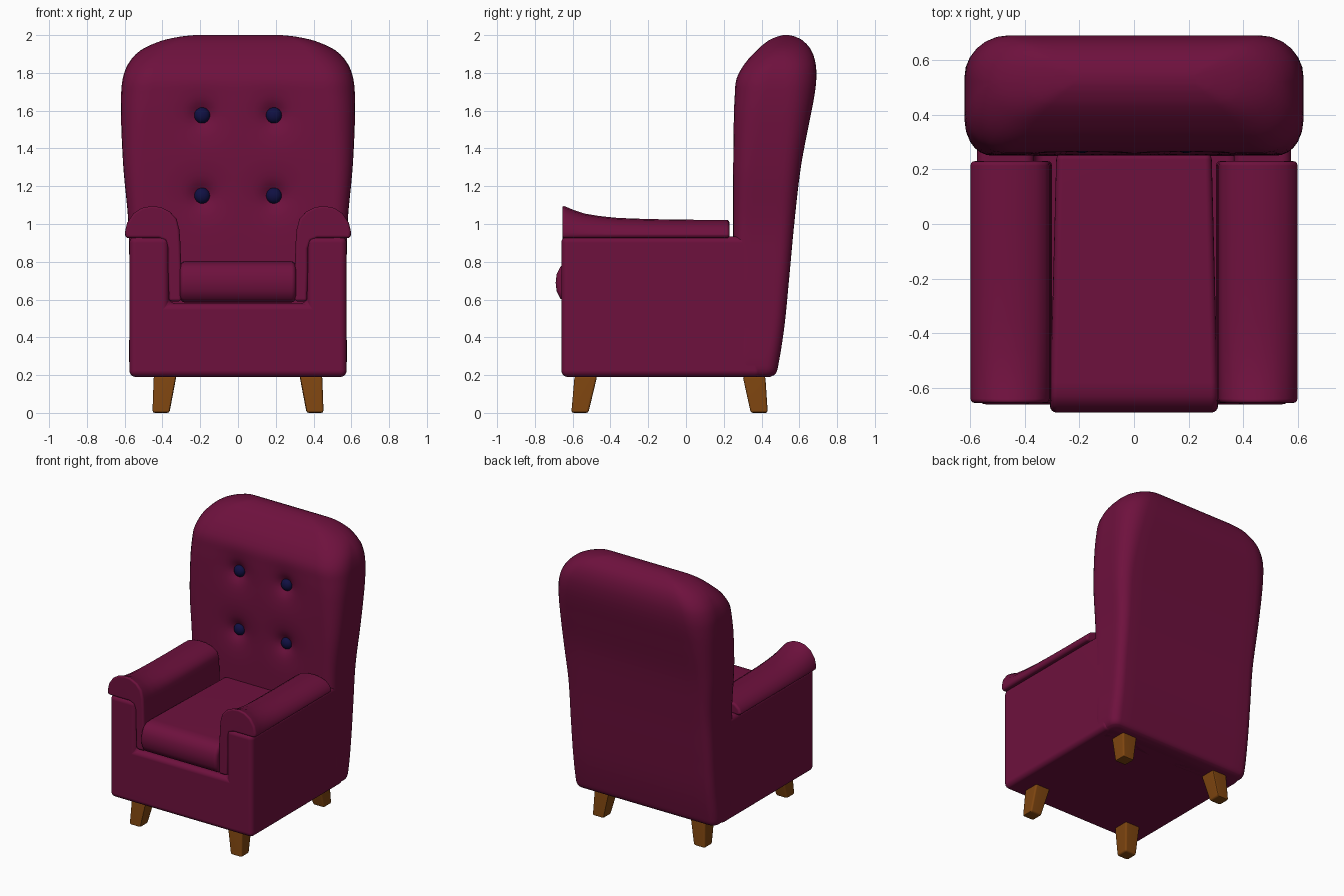
import bpy, bmesh, math
from mathutils import Vector

if "Cube" in bpy.data.objects:
    bpy.data.objects.remove(bpy.data.objects["Cube"])


def material(name, rgb):
    m = bpy.data.materials.new(name)
    m.diffuse_color = (*rgb, 1)
    m.use_nodes = True
    m.node_tree.nodes["Principled BSDF"].inputs["Base Color"].default_value = m.diffuse_color
    return m


PLUM = material("plum fabric", (0.155, 0.0055, 0.047))
WOOD = material("brown wood", (0.21, 0.060, 0.005))
NAVY = material("navy button", (0.005, 0.005, 0.055))


def finish(name, bm, mat, bevel=0, segments=4, mirror=False, angle=40):
    """Turn a bmesh into a named object, bevelled and smooth shaded."""
    bmesh.ops.recalc_face_normals(bm, faces=bm.faces)
    me = bpy.data.meshes.new(name)
    bm.to_mesh(me)
    bm.free()
    me.materials.append(mat)
    ob = bpy.data.objects.new(name, me)
    bpy.context.collection.objects.link(ob)
    bpy.ops.object.select_all(action='DESELECT')
    ob.select_set(True)
    bpy.context.view_layer.objects.active = ob
    if bevel:
        b = ob.modifiers.new("bevel", 'BEVEL')
        b.width, b.segments = bevel, segments
        b.limit_method, b.angle_limit = 'ANGLE', math.radians(angle)
        bpy.ops.object.modifier_apply(modifier="bevel")
    bpy.ops.object.shade_smooth_by_angle(angle=math.radians(45))
    if bevel:
        w = ob.modifiers.new("weighted", 'WEIGHTED_NORMAL')
        w.keep_sharp = True
    if mirror:
        ob.modifiers.new("mirror", 'MIRROR')
    return ob


def loft(rings):
    """Skin a list of equal closed rings and cap both ends."""
    bm = bmesh.new()
    vs = [[bm.verts.new(p) for p in r] for r in rings]
    n = len(vs[0])
    for a, b in zip(vs, vs[1:]):
        for i in range(n):
            j = (i + 1) % n
            bm.faces.new((a[i], a[j], b[j], b[i]))
    bm.faces.new(vs[0])
    bm.faces.new(vs[-1])
    return bm


# Body: U-shaped profile (two arms and seat base) extruded front to back
half = [(0.575, 0.19), (0.575, 0.935), (0.365, 0.935), (0.365, 0.58)]
profile = half + [(-x, z) for x, z in reversed(half)]
finish("base_and_arms",
       loft([[(x, y, z) for x, z in profile] for y in (-0.66, 0.40)]),
       PLUM, 0.035, 5)

# Arm pads: hooked profile that flares up towards the front
hook = [(0.595, 0.925), (0.598, 0.96), (0.587, 1.01), (0.555, 1.06), (0.51, 1.09),
        (0.46, 1.10), (0.41, 1.095), (0.36, 1.07), (0.325, 1.03), (0.31, 0.97),
        (0.305, 0.90), (0.30, 0.75), (0.30, 0.59), (0.365, 0.59), (0.37, 0.75),
        (0.37, 0.87), (0.385, 0.91), (0.42, 0.925)]
flare = [(-0.655, 1.0), (-0.60, 0.86), (-0.54, 0.74), (-0.46, 0.66),
         (-0.36, 0.60), (-0.2, 0.565), (0.0, 0.545), (0.23, 0.54)]
rings = [[(x, y, z if z < 0.93 else 0.93 + (z - 0.93) * k) for x, z in hook]
         for y, k in flare]
finish("arm_pad", loft(rings), PLUM, 0.016, 3, mirror=True)

# Seat cushion: side profile with a bulging front, tapering to the back
side = [(-0.63, 0.585), (-0.665, 0.605), (-0.685, 0.645), (-0.69, 0.69), (-0.685, 0.735),
        (-0.665, 0.775), (-0.63, 0.797), (-0.58, 0.803), (0.26, 0.80), (0.26, 0.585)]
rings = [[(s * (0.308 - 0.024 * (y + 0.69) / 0.95), y, z) for y, z in side] for s in (-1, 1)]
finish("seat_cushion", loft(rings), PLUM, 0.025, 4)

# Backrest: rounded sections lofted upwards; rows are z, half width, front, back, corner
keys = [(0.19, 0.535, 0.30, 0.445, 0.04), (0.205, 0.562, 0.28, 0.473, 0.05),
        (0.25, 0.575, 0.26, 0.488, 0.06), (0.45, 0.575, 0.25, 0.520, 0.06),
        (0.70, 0.575, 0.25, 0.545, 0.06), (1.00, 0.580, 0.25, 0.573, 0.07),
        (1.30, 0.607, 0.25, 0.608, 0.09), (1.55, 0.619, 0.253, 0.655, 0.12),
        (1.68, 0.619, 0.258, 0.680, 0.14), (1.77, 0.610, 0.268, 0.690, 0.15),
        (1.85, 0.580, 0.312, 0.686, 0.15), (1.92, 0.515, 0.375, 0.663, 0.14),
        (1.97, 0.405, 0.435, 0.620, 0.09), (1.993, 0.300, 0.485, 0.575, 0.045),
        (2.00, 0.230, 0.515, 0.545, 0.014)]
buttons = [(x, z) for x in (-0.19, 0.19) for z in (1.15, 1.575)]


def spline(rows, steps):
    """Catmull-Rom through the key rows."""
    out = []
    for i in range(len(rows) - 1):
        p0, p1 = rows[max(i - 1, 0)], rows[i]
        p2, p3 = rows[i + 1], rows[min(i + 2, len(rows) - 1)]
        n = max(3, math.ceil((p2[0] - p1[0]) / 0.025)) if steps is None else steps
        for s in range(n):
            t = s / n
            row = []
            for a, b, c, d in zip(p0, p1, p2, p3):
                # slopes limited by the true spacing in z
                h = p2[0] - p1[0]
                m1 = (c - a) / max(p2[0] - p0[0], 1e-6) * h
                m2 = (d - b) / max(p3[0] - p1[0], 1e-6) * h
                row.append((2*t**3 - 3*t*t + 1) * b + (t**3 - 2*t*t + t) * m1
                           + (3*t*t - 2*t**3) * c + (t**3 - t*t) * m2)
            out.append(row)
    return out + [list(rows[-1])]


def section(z, w, yf, yb, r):
    """Rounded rectangle, dense on the front, pressed in around the buttons."""
    r = min(r, (yb - yf) * 0.48)
    pts = []
    corners = [(w - r, yf + r, -90, 6), (w - r, yb - r, 0, 12),
               (-w + r, yb - r, 90, 6), (-w + r, yf + r, 180, 48)]
    for i, (cx, cy, a0, gap) in enumerate(corners):
        arc = [(cx + r * math.cos(math.radians(a0 + 15 * k)),
                cy + r * math.sin(math.radians(a0 + 15 * k))) for k in range(7)]
        pts += arc
        nx, ny, na, _ = corners[(i + 1) % 4]
        end = (nx + r * math.cos(math.radians(na)), ny + r * math.sin(math.radians(na)))
        for k in range(1, gap):
            t = k / gap
            pts.append((arc[-1][0] * (1 - t) + end[0] * t, arc[-1][1] * (1 - t) + end[1] * t))
    ring = []
    for x, y in pts:
        if y < yf + r * 0.9:
            for bx, bz in buttons:
                d2 = (x - bx) ** 2 + (z - bz) ** 2
                y += 0.035 * math.exp(-d2 / 0.0028) + 0.022 * math.exp(-d2 / 0.014)
        ring.append((x, y, z))
    return ring


finish("backrest", loft([section(*row) for row in spline(keys, None)]), PLUM)

# Tufting buttons
for bx, bz in buttons:
    bm = bmesh.new()
    bmesh.ops.create_uvsphere(bm, u_segments=20, v_segments=12, radius=0.042)
    for v in bm.verts:
        v.co = Vector((v.co.x + bx, v.co.y * 0.8 + 0.293, v.co.z + bz))
    finish("tuft_button", bm, NAVY)

# Legs: tapered, splayed, with softened edges
for name, yt, yb in (("front_leg", -0.53, -0.562), ("back_leg", 0.36, 0.388)):
    rings = []
    for cx, cy, h, z in ((0.408, yb, 0.045, 0.0), (0.386, yt, 0.06, 0.195)):
        rings.append([(cx + sx * h, cy + sy * h, z)
                      for sx, sy in ((-1, -1), (1, -1), (1, 1), (-1, 1))])
    finish(name, loft(rings), WOOD, 0.012, 2, mirror=True)
